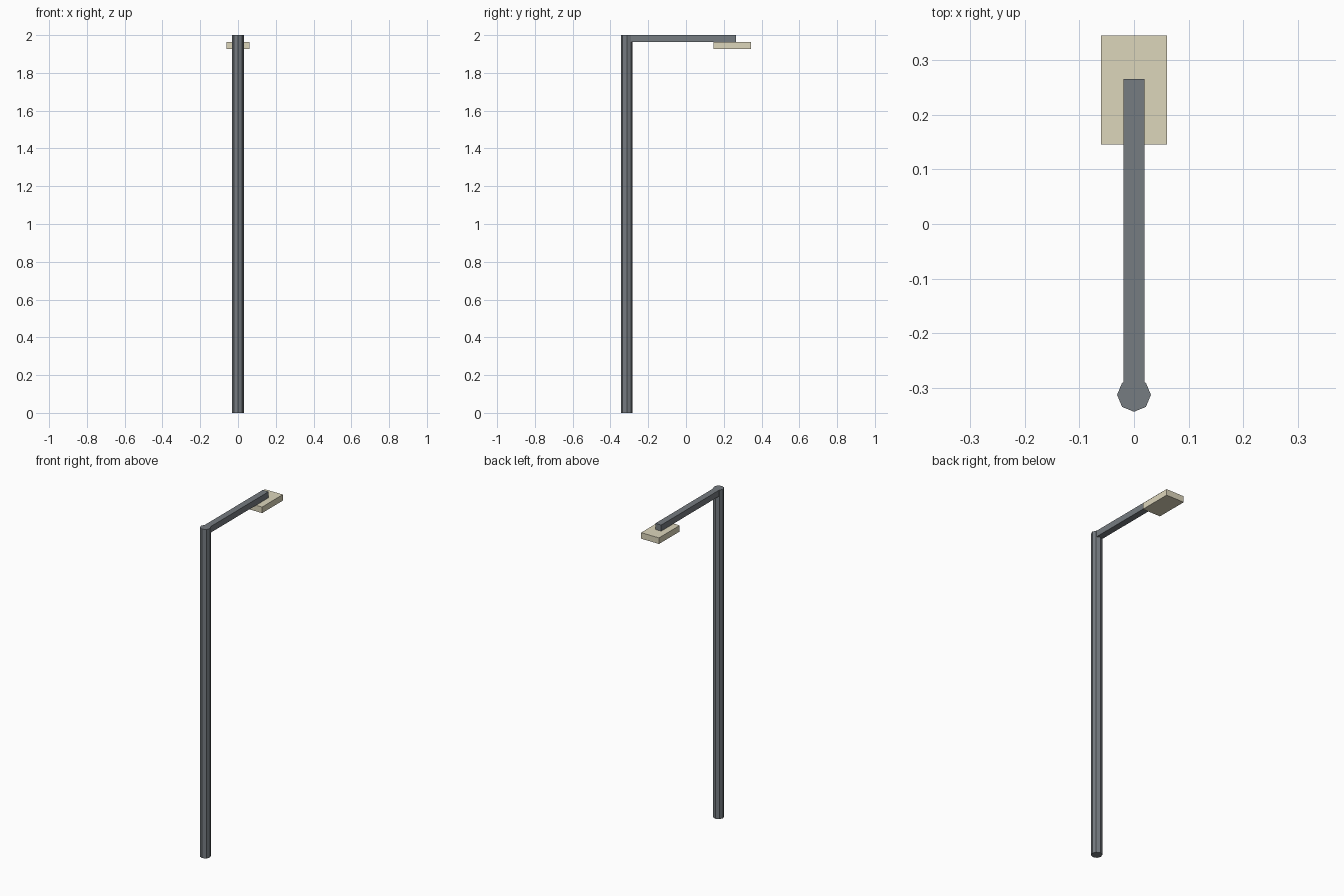
import bpy

if "Cube" in bpy.data.objects:
    bpy.data.objects.remove(bpy.data.objects["Cube"])


def material(name, color):
    mat = bpy.data.materials.new(name)
    mat.diffuse_color = color
    mat.use_nodes = True
    mat.node_tree.nodes["Principled BSDF"].inputs["Base Color"].default_value = mat.diffuse_color
    return mat


def box(name, x, y, z, mat):
    """Box from (min, max) ranges on each axis."""
    bpy.ops.mesh.primitive_cube_add(size=1)
    ob = bpy.context.object
    ob.name = name
    for v in ob.data.vertices:
        v.co = [(r[0] + r[1]) / 2 + c * (r[1] - r[0]) for r, c in zip((x, y, z), v.co)]
    ob.data.materials.append(mat)
    return ob


metal = material("dark_metal", (0.18, 0.20, 0.22, 1))
cream = material("lamp_cream", (0.72, 0.67, 0.50, 1))

# Octagonal upright pole
bpy.ops.mesh.primitive_cylinder_add(vertices=8, radius=0.031, depth=2,
                                    location=(0, -0.313, 1))
pole = bpy.context.object
pole.name = "pole"
pole.data.materials.append(metal)

# Horizontal arm flush with the pole top
box("arm", (-0.0195, 0.0195), (-0.305, 0.266), (1.963, 2.0), metal)

# Flat lamp head hung under the arm end
box("lamp_head", (-0.06, 0.06), (0.146, 0.345), (1.926, 1.963), cream)
